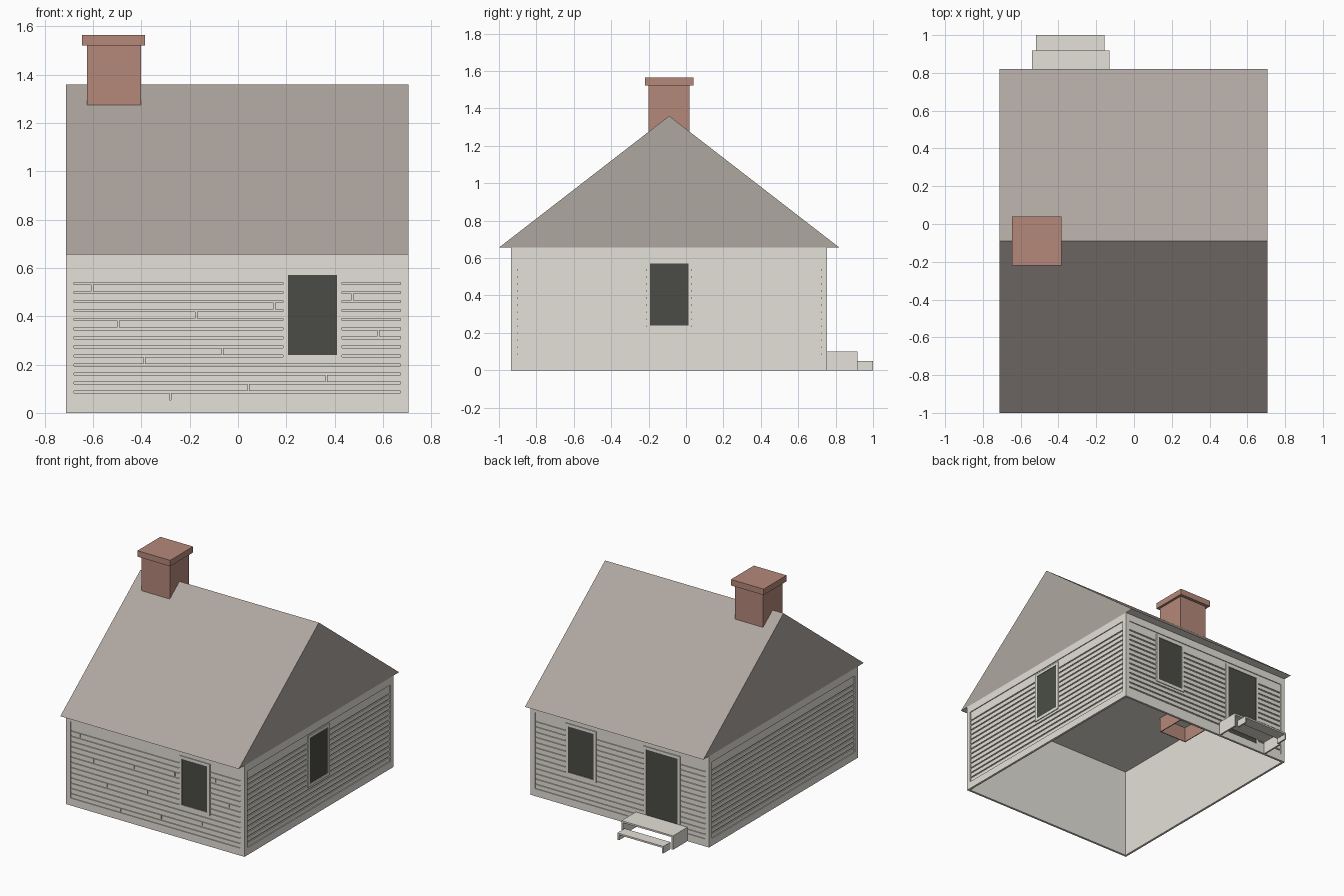
import bpy, bmesh

default = bpy.data.objects.get("Cube")
if default:
    bpy.data.objects.remove(default, do_unlink=True)


def material(name, r, g, b):
    m = bpy.data.materials.new(name)
    m.use_nodes = True
    m.diffuse_color = (r, g, b, 1)
    m.node_tree.nodes["Principled BSDF"].inputs["Base Color"].default_value = (r, g, b, 1)
    return m


PAINT = material("pale_paint", 0.775, 0.75, 0.685)
GLASS = material("dark_opening", 0.07, 0.073, 0.061)
SHINGLE = material("roof_grey_brown", 0.43, 0.386, 0.354)
BRICK = material("chimney_brick", 0.46, 0.25, 0.195)


def box(bm, a, b):
    """Add an axis-aligned box between two opposite corners."""
    lo = [min(p, q) for p, q in zip(a, b)]
    hi = [max(p, q) for p, q in zip(a, b)]
    verts = bmesh.ops.create_cube(bm, size=1)["verts"]
    for v in verts:
        v.co = [h if c > 0 else l for c, l, h in zip(v.co, lo, hi)]


def finish(name, bm, *mats):
    bmesh.ops.recalc_face_normals(bm, faces=bm.faces)
    mesh = bpy.data.meshes.new(name)
    bm.to_mesh(mesh)
    bm.free()
    for m in mats:
        mesh.materials.append(m)
    obj = bpy.data.objects.new(name, mesh)
    bpy.context.collection.objects.link(obj)
    return obj


def boxes(name, mat, pairs):
    bm = bmesh.new()
    for a, b in pairs:
        box(bm, a, b)
    return finish(name, bm, mat)


LEFT_X, RIGHT_X, FRONT_Y, BACK_Y, EAVE_Z = -0.712, 0.706, -0.935, 0.755, 0.656
BASE_Z, TOP_Z, PITCH, ROWS, SLOT = 0.053, 0.602, 0.0375, 13, 0.009
# depths behind the trim face: board face, groove floor, inner wall face
BOARD, GROOVE, INNER = -0.006, -0.013, -0.016


def rim(at, u0, u1, z0, z1, side, bottom, top):
    """Four strips around a rectangle; widths run inward."""
    strips = [(u0, u0 + side, z0, z1), (u1 - side, u1, z0, z1),
              (u0 + side, u1 - side, z1 - top, z1)]
    if bottom:
        strips.append((u0 + side, u1 - side, z0, z0 + bottom))
    return [(at(a, GROOVE, c), at(b, 0, d)) for a, b, c, d in strips]


def clad_wall(name, axis, plane, sign, u0, u1, openings, joints=False):
    def at(u, d, z):
        return (u, plane + sign * d, z) if axis == 1 else (plane + sign * d, u, z)

    # thin wall behind the boards
    boxes(name + "_wall", PAINT, [(at(u0, INNER, 0), at(u1, GROOVE, EAVE_Z))])

    # corner boards, sill and frieze
    margin = 0.034
    boxes(name + "_trim", PAINT,
          rim(at, u0, u1, 0, EAVE_Z, margin, BASE_Z, EAVE_Z - TOP_Z))

    # horizontal boards with staggered end joints
    lo, hi = u0 + margin, u1 - margin
    planks = []
    for i in range(ROWS + 1):
        z0 = BASE_Z + i * PITCH
        z1 = TOP_Z if i == ROWS else z0 + PITCH - SLOT
        cut = (-0.28 + 0.323 * i + 0.7) % 1.4 - 0.7
        ends = [(lo, hi)]
        if joints and i < ROWS and lo < cut < hi:
            ends = [(lo, cut - SLOT / 3), (cut + SLOT / 3, hi)]
        planks += [(at(a, GROOVE, z0), at(b, BOARD, z1)) for a, b in ends]
    boxes(name + "_boards", PAINT, planks)

    # windows and door
    for kind, a, b, z0, z1 in openings:
        sill = 0.02 if kind == "window" else 0
        boxes(f"{name}_{kind}_frame", PAINT, rim(at, a, b, z0, z1, 0.02, sill, 0.02))
        boxes(f"{name}_{kind}_pane", GLASS,
              [(at(a + 0.02, GROOVE, z0 + sill), at(b - 0.02, BOARD + 0.002, z1 - 0.02))])


WINDOW = ("window", 0.187, 0.43, 0.22, 0.59)
DOOR = ("door", -0.48, -0.19, 0.05, 0.59)
clad_wall("front", 1, FRONT_Y, -1, LEFT_X, RIGHT_X, [WINDOW], joints=True)
clad_wall("back", 1, BACK_Y, 1, LEFT_X, RIGHT_X, [WINDOW, DOOR])
clad_wall("window_gable", 0, RIGHT_X, 1, FRONT_Y, BACK_Y, [("window", -0.213, 0.033, 0.22, 0.59)])
clad_wall("plain_gable", 0, LEFT_X, -1, FRONT_Y, BACK_Y, [])

# gabled roof: closed triangular prism with a painted ceiling and soffit
bm = bmesh.new()
section = [(-1.0, EAVE_Z), (0.82, EAVE_Z), (-0.09, 1.36)]
tri = bm.faces.new([bm.verts.new((LEFT_X, y, z)) for y, z in section])
grown = bmesh.ops.extrude_face_region(bm, geom=[tri], use_keep_orig=True)["geom"]
bmesh.ops.translate(bm, vec=(RIGHT_X - LEFT_X, 0, 0),
                    verts=[g for g in grown if isinstance(g, bmesh.types.BMVert)])
roof = finish("roof", bm, SHINGLE, PAINT)
for f in roof.data.polygons:
    f.material_index = int(f.normal.z < -0.9)

# chimney: open-bottomed hollow stack with a wider cap
X0, X1, Y0, Y1, FOOT, NECK = -0.625, -0.402, -0.2, 0.018, 0.547, 1.522
t = 0.006
boxes("chimney_stack", BRICK, [((X0, Y0, FOOT), (X0 + t, Y1, NECK)),
                               ((X1 - t, Y0, FOOT), (X1, Y1, NECK)),
                               ((X0 + t, Y0, FOOT), (X1 - t, Y0 + t, NECK)),
                               ((X0 + t, Y1 - t, FOOT), (X1 - t, Y1, NECK))])
boxes("chimney_cap", BRICK, [((-0.645, -0.22, NECK), (-0.385, 0.04, 1.565))])


# back steps: a tread on two end boards, open beneath
def step(name, x0, x1, y0, y1, top):
    t = 0.012
    boxes(name, PAINT, [((x0, y0, top - t), (x1, y1, top)),
                        ((x0, y0, 0), (x0 + t, y1, top - t)),
                        ((x1 - t, y0, 0), (x1, y1, top - t))])


step("upper_step", -0.54, -0.13, BACK_Y, 0.918, 0.1)
step("lower_step", -0.52, -0.155, 0.918, 1.0, 0.05)
